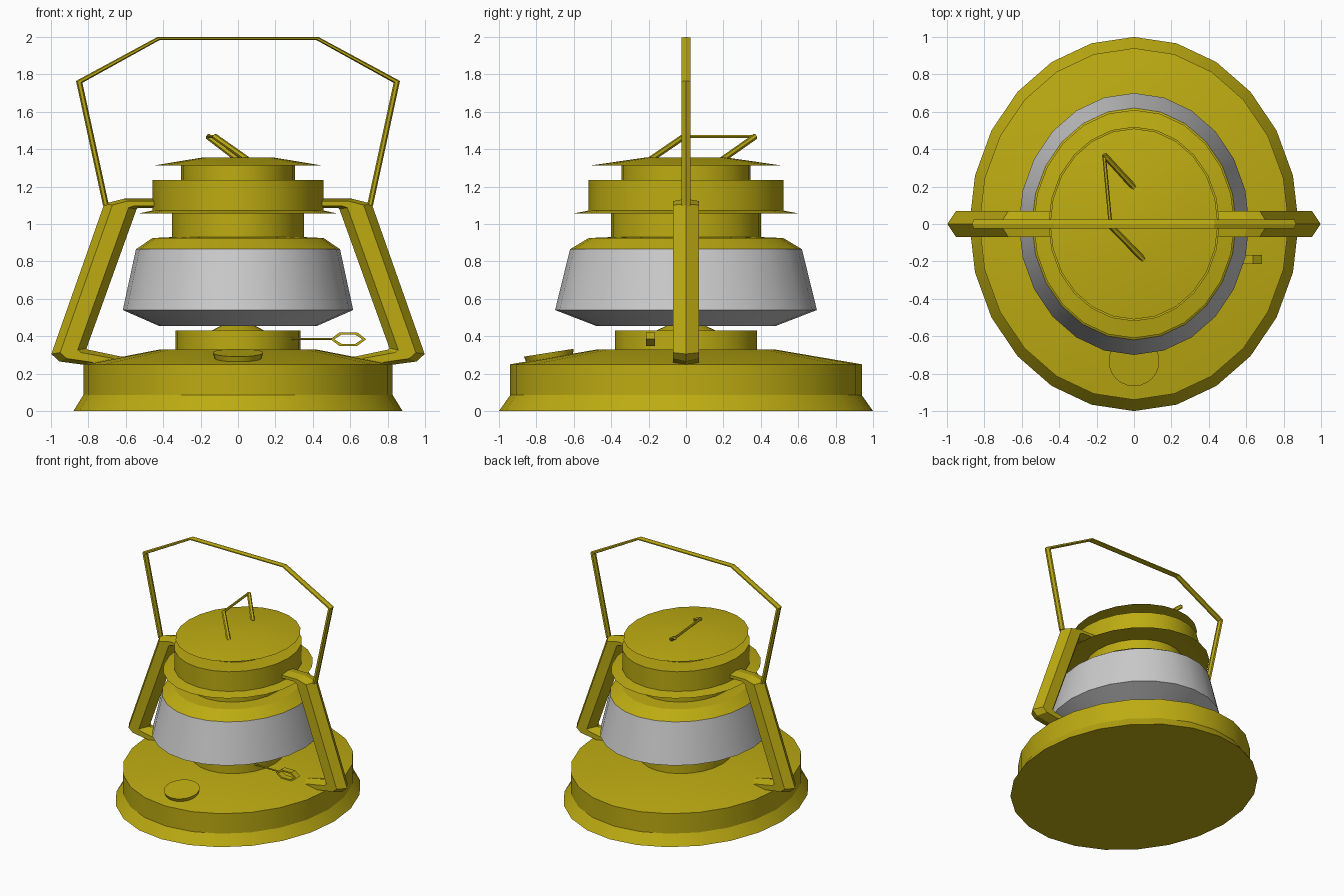
import bpy, bmesh, math
from mathutils import Vector, Matrix

if "Cube" in bpy.data.objects:
    bpy.data.objects.remove(bpy.data.objects["Cube"])

SX = 0.88  # the body is slightly narrower in x than in y

gold = bpy.data.materials.new("gold_paint")
gold.diffuse_color = (0.51, 0.41, 0.006, 1)
gold.use_nodes = True
gold.node_tree.nodes["Principled BSDF"].inputs["Base Color"].default_value = gold.diffuse_color


def finish(bm, name, mat=gold, smooth=False):
    bmesh.ops.recalc_face_normals(bm, faces=bm.faces)
    me = bpy.data.meshes.new(name)
    bm.to_mesh(me)
    bm.free()
    ob = bpy.data.objects.new(name, me)
    bpy.context.collection.objects.link(ob)
    if mat:
        me.materials.append(mat)
    if smooth:
        bpy.ops.object.select_all(action='DESELECT')
        ob.select_set(True)
        bpy.context.view_layer.objects.active = ob
        bpy.ops.object.shade_smooth_by_angle(angle=math.radians(20))
    return ob


def skin(bm, rings, closed=False):
    """Join rings of points with quads; cap the ends unless closed."""
    loops = [[bm.verts.new(p) for p in r] for r in rings]
    n = len(loops[0])
    pairs = list(zip(loops, loops[1:])) + ([(loops[-1], loops[0])] if closed else [])
    for a, b in pairs:
        for i in range(n):
            j = (i + 1) % n
            bm.faces.new((a[i], a[j], b[j], b[i]))
    if not closed:
        bm.faces.new(loops[0])
        bm.faces.new(loops[-1])


def lathe(name, profile, mat=gold, seg=24):
    bm = bmesh.new()
    angles = [2 * math.pi * i / seg for i in range(seg)]
    skin(bm, [[(SX * r * math.cos(a), r * math.sin(a), z) for a in angles]
              for r, z in profile])
    return finish(bm, name, mat, True)


def hex_ring(outer, inner, w):
    """Six-sided section pointing outward and inward in the xz plane."""
    o, i = (Vector((p[0], 0, p[1])) for p in (outer, inner))
    y = Vector((0, w, 0))
    a, b = o.lerp(i, 0.25), o.lerp(i, 0.75)
    return [o, a + y, b + y, i, b - y, a - y]


def bar(bm, p, q, r, sides=6):
    """Straight rod between two points."""
    p, q = Vector(p), Vector(q)
    m = (q - p).to_track_quat('Z', 'Y').to_matrix()
    ring = [m @ Vector((r * math.cos(2 * math.pi * k / sides),
                        r * math.sin(2 * math.pi * k / sides), 0)) for k in range(sides)]
    skin(bm, [[p + v for v in ring], [q + v for v in ring]])


# Turned body parts, bottom to top
lathe("fuel_tank", [(1.0, 0), (0.94, 0.085), (0.94, 0.25), (0.47, 0.33)])
lathe("burner", [(0.38, 0.32), (0.38, 0.43), (0.16, 0.43), (0.09, 0.462)])
lathe("glass_globe", [(0.48, 0.455), (0.70, 0.54), (0.62, 0.865)], None)
lathe("globe_collar", [(0.62, 0.865), (0.52, 0.925), (0.40, 0.93), (0.40, 1.07)])
lathe("chimney_hood", [(0.40, 1.065), (0.61, 1.055), (0.52, 1.072), (0.52, 1.235)])
lathe("chimney_neck", [(0.345, 1.23), (0.345, 1.32)])
lathe("chimney_cap", [(0.345, 1.313), (0.51, 1.313), (0.22, 1.355)])

# Side tubes, mirrored
bm = bmesh.new()
skin(bm, [hex_ring(o, i, 0.07) for o, i in [
    ((0.43, 1.135), (0.43, 1.085)),
    ((0.61, 1.135), (0.535, 1.085)),
    ((0.715, 1.108), (0.542, 1.08)),
    ((0.998, 0.305), (0.81, 0.335)),
    ((0.955, 0.265), (0.80, 0.328)),
    ((0.62, 0.22), (0.62, 0.29))]])
tube = finish(bm, "side_tubes")
tube.modifiers.new("mirror", 'MIRROR')

# Carrying handle
half = [((0.722, 1.10), (0.69, 1.10)), ((0.866, 1.765), (0.832, 1.755)),
        ((0.43, 2.0), (0.42, 1.983))]
path = half + [((-o[0], o[1]), (-i[0], i[1])) for o, i in reversed(half)]
bm = bmesh.new()
skin(bm, [hex_ring(o, i, 0.023) for o, i in path])
finish(bm, "carry_handle")

# Wire loop on the cap
bm = bmesh.new()
pts = [(0.05, -0.19, 1.345), (-0.125, -0.01, 1.468), (-0.16, 0.37, 1.468), (0.0, 0.195, 1.345)]
for p, q, r in zip(pts, pts[1:], (0.016, 0.01, 0.016)):
    bar(bm, p, q, r)
finish(bm, "cap_loop")

# Filler cap, lying on the slope of the tank
bm = bmesh.new()
bmesh.ops.create_cone(bm, cap_ends=True, segments=24, radius1=0.12, radius2=0.135, depth=0.05,
                      matrix=Matrix.Translation((0, -0.73, 0.287))
                      @ Matrix.Rotation(math.radians(9), 4, 'X'))
finish(bm, "filler_cap", smooth=True)

# Wick adjuster: rod and hexagonal ring
bm = bmesh.new()
bar(bm, (0.25, -0.19, 0.386), (0.51, -0.19, 0.386), 0.006)
rings = []
for k in range(6):
    a = math.pi * k / 3
    c, s = math.cos(a), math.sin(a)
    rings.append([(0.59 + c * rx, -0.19 + y, 0.384 + s * rz)
                  for rx, rz, y in ((0.095, 0.042, -0.025), (0.095, 0.042, 0.025),
                                    (0.075, 0.028, 0.025), (0.075, 0.028, -0.025))])
skin(bm, rings, closed=True)
finish(bm, "wick_adjuster")
